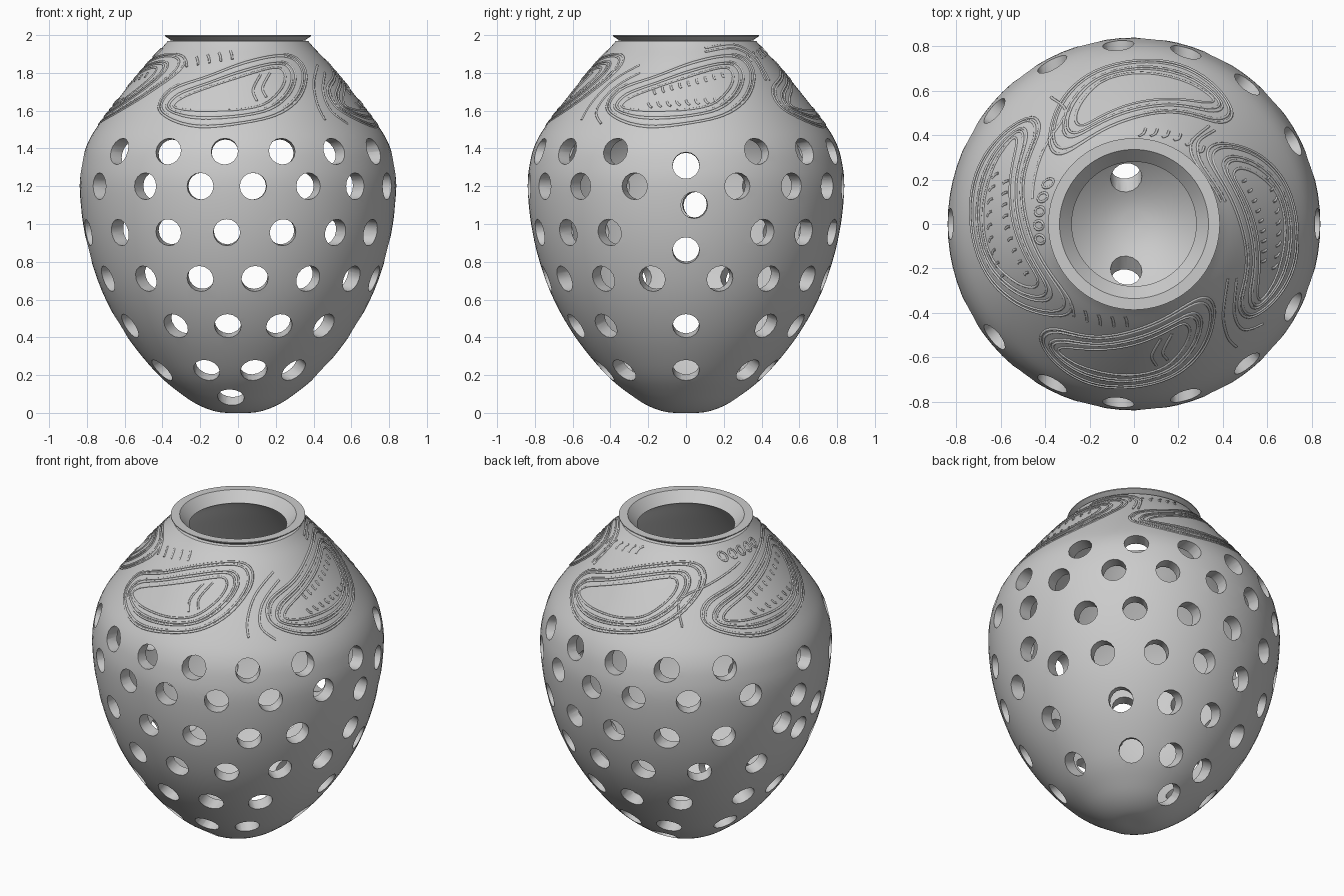
import bpy, bmesh, math
from mathutils import Vector, Matrix
from math import sin, cos, radians, sqrt, pi

if "Cube" in bpy.data.objects:
    bpy.data.objects.remove(bpy.data.objects["Cube"])

def smooth(pts, n, closed=False):
    """Catmull-Rom curve through 2D points."""
    out, m = [], len(pts)
    P = lambda i: Vector(pts[i % m] if closed else pts[max(0, min(m - 1, i))])
    for i in range(m if closed else m - 1):
        a, b, c, d = P(i - 1), P(i), P(i + 1), P(i + 2)
        for k in range(n):
            t = k / n
            out.append(0.5 * (2*b + (c - a)*t + (2*a - 5*b + 4*c - d)*t*t + (3*b - a - 3*c + d)*t**3))
    if not closed:
        out.append(P(m - 1))
    return out

# Outer and inner profiles (radius, height)
OUTER = smooth([(0, 0), (.1, .004), (.2, .037), (.3, .1), (.43, .21), (.585, .4), (.7, .6), (.775, .8),
                (.82, 1.0), (.838, 1.2), (.825, 1.33), (.795, 1.43), (.735, 1.53), (.605, 1.7),
                (.48, 1.85), (.405, 1.93), (.372, 1.968)], 4)
INNER = smooth([(.28, 1.94), (.33, 1.9), (.41, 1.8), (.545, 1.65), (.68, 1.48), (.75, 1.33), (.758, 1.18),
                (.738, 1.0), (.698, .81), (.625, .62), (.515, .43), (.365, .245), (.22, .125), (.1, .065),
                (0, .05)], 3)
RIM = [Vector(p) for p in ((.352, 1.972), (.386, 1.994), (.386, 2.0), (.335, 2.0))]

def radius(z):
    for a, b in zip(OUTER, OUTER[1:]):
        if a.y <= z <= b.y:
            return a.x + (b.x - a.x) * (z - a.y) / max(b.y - a.y, 1e-6)
    return OUTER[-1].x

def obj_from_bm(bm, name):
    bmesh.ops.recalc_face_normals(bm, faces=bm.faces)
    me = bpy.data.meshes.new(name)
    bm.to_mesh(me)
    bm.free()
    ob = bpy.data.objects.new(name, me)
    bpy.context.collection.objects.link(ob)
    return ob

# Vase body: spun closed profile
bm = bmesh.new()
SEG, prof, rings = 80, OUTER + RIM + INNER, []
for p in prof:
    if p.x < 1e-5:
        rings.append([bm.verts.new((0, 0, p.y))] * SEG)
    else:
        rings.append([bm.verts.new((p.x*cos(2*pi*i/SEG), p.x*sin(2*pi*i/SEG), p.y)) for i in range(SEG)])
for r0, r1 in zip(rings, rings[1:]):
    for i in range(SEG):
        j = (i + 1) % SEG
        bm.faces.new(list(dict.fromkeys((r0[i], r0[j], r1[j], r1[i]))))
vase = obj_from_bm(bm, "vase_body")

# Hole layout: height -> angles from the front, mirrored to the back
ROWS = {1.385: (-51, -27, -5, 16.7, 39, 62.5), 1.2: (-61.5, -36, -13.8, 5.5, 26.5, 48, 71),
        .955: (-78, -50.5, -27, -4.2, 17, 39.6, 60), .71: (-68, -41, -15.6, 6.9, 30, 54, 76),
        .46: (-67, -32, -5, 20.5, 47), .225: (-66, -22, 11, 42), .08: (-8,)}
# Each hole: angle, height, drilling angle (the frontmost ones run nearly straight back)
holes = []
for z, row in ROWS.items():
    for a in row:
        drill = a * .35 if -28 < a < 22 else a
        holes += [(a, z, drill), (180 - a, z, 180 - drill)]
# Holes on the two sides
holes += [(a, z, a) for a, z in ((90, 1.31), (93, 1.1), (90, .86), (90, .46), (90, .225),
                                 (-90, 1.31), (-94, 1.1), (-90, .86), (-90, .46))]

# Hole cutters: cylinders tilted half way to the surface normal
bm = bmesh.new()
for a, z, drill in holes:
    a, drill, r = radians(a), radians(drill), radius(z)
    slope = (radius(z + .03) - radius(z - .03)) / .06
    tilt = slope * (.5 if slope > 0 else .25)
    axis = Vector((sin(drill), -cos(drill), -tilt)).normalized()
    rot = axis.to_track_quat('Z', 'Y').to_matrix().to_4x4()
    pos = Vector((sin(a) * r, -cos(a) * r, z)) - axis * .04
    bmesh.ops.create_cone(bm, cap_ends=True, segments=16, radius1=.071, radius2=.071,
                          depth=.3, matrix=Matrix.Translation(pos) @ rot)
cutter = obj_from_bm(bm, "hole_cutters")
cutter.hide_render = True

bpy.context.view_layer.objects.active = vase
vase.select_set(True)
mod = vase.modifiers.new("holes", 'BOOLEAN')
mod.operation, mod.solver, mod.object = 'DIFFERENCE', 'EXACT', cutter
mod.use_self = True
bpy.ops.object.modifier_apply(modifier=mod.name)
bpy.data.objects.remove(cutter)
bpy.ops.object.shade_smooth_by_angle(angle=radians(30))

# Carved shoulder bands: thin beads lying on the surface
def on_surface(p, quarter):
    r = radius(p[1]) - .002
    x = max(-r, min(r, p[0]))
    return Matrix.Rotation(quarter * pi / 2, 3, 'Z') @ Vector((x, -sqrt(r*r - x*x), p[1]))

def bands(name, lines, quarter, thick=.0065, stretch=1.0):
    cu = bpy.data.curves.new(name, 'CURVE')
    cu.dimensions, cu.bevel_depth, cu.bevel_resolution, cu.use_fill_caps = '3D', thick, 1, True
    for pts, closed in lines:
        sp = cu.splines.new('POLY')
        sp.points.add(len(pts) - 1)
        for q, p in zip(sp.points, pts):
            q.co = (*on_surface((p[0] * stretch, p[1]), quarter), 1)
        sp.use_cyclic_u = closed
    ob = bpy.data.objects.new(name, cu)
    bpy.context.collection.objects.link(ob)

BEAN_OUT = [(-.42, 1.62), (-.35, 1.55), (-.2, 1.513), (0, 1.53), (.2, 1.575), (.32, 1.66), (.362, 1.78),
            (.32, 1.87), (.22, 1.9), (.04, 1.865), (-.16, 1.79), (-.35, 1.72)]
BEAN_IN = [(-.34, 1.625), (-.28, 1.605), (-.18, 1.6), (0, 1.605), (.14, 1.635), (.225, 1.71), (.25, 1.78),
           (.22, 1.825), (.15, 1.82), (0, 1.775), (-.15, 1.725), (-.29, 1.67)]

def bean(t):
    return smooth([Vector(a).lerp(Vector(b), t) for a, b in zip(BEAN_OUT, BEAN_IN)], 5, True)

def arc(*pts):
    return smooth(pts, 6), False

def dashes(a, b, n, dx, dz):
    a, b = Vector(a), Vector(b)
    return [arc(p, p + Vector((dx * .3, dz * .6)), p + Vector((dx, dz)))
            for p in (a.lerp(b, i / (n - 1)) for i in range(n))]

loops = [(bean(t), True) for t in (0, .16, .52, .68, 1)]
swirl = [arc((.42, 1.84), (.4, 1.74), (.42, 1.63), (.46, 1.55)),
         arc((.46, 1.8), (.45, 1.7), (.49, 1.6), (.58, 1.53))]
sweep = [arc((.1, 1.91 + d), (.25, 1.93 + d), (.36, 1.87 + d), (.42 + d, 1.76)) for d in (0, .02)]
inner_dots = dashes((-.2, 1.64), (.2, 1.67), 9, .02, -.025) + dashes((-.17, 1.71), (.19, 1.8), 9, .01, -.025)
oval = lambda x, z: ([Vector((x + .018*cos(k*pi/5), z + .022*sin(k*pi/5))) for k in range(10)], True)

bands("front_shoulder_bands", loops + swirl + dashes((-.27, 1.83), (-.03, 1.87), 5, -.01, .045)
      + [arc((.1, 1.65), (.08, 1.71), (.12, 1.79)), arc((.15, 1.67), (.13, 1.72), (.17, 1.8))], 0)
bands("right_shoulder_bands", loops + sweep + inner_dots, 1)
bands("back_shoulder_bands", loops + dashes((-.3, 1.86), (-.05, 1.9), 6, .03, .04), 2, stretch=1.05)
bands("left_shoulder_bands", loops + inner_dots + [oval(-.05 + .055*i, 1.905) for i in range(-2, 3)]
      + [arc((-.5, 1.6), (-.43, 1.73), (-.28, 1.8), (-.1, 1.86))], 3, stretch=1.14)
